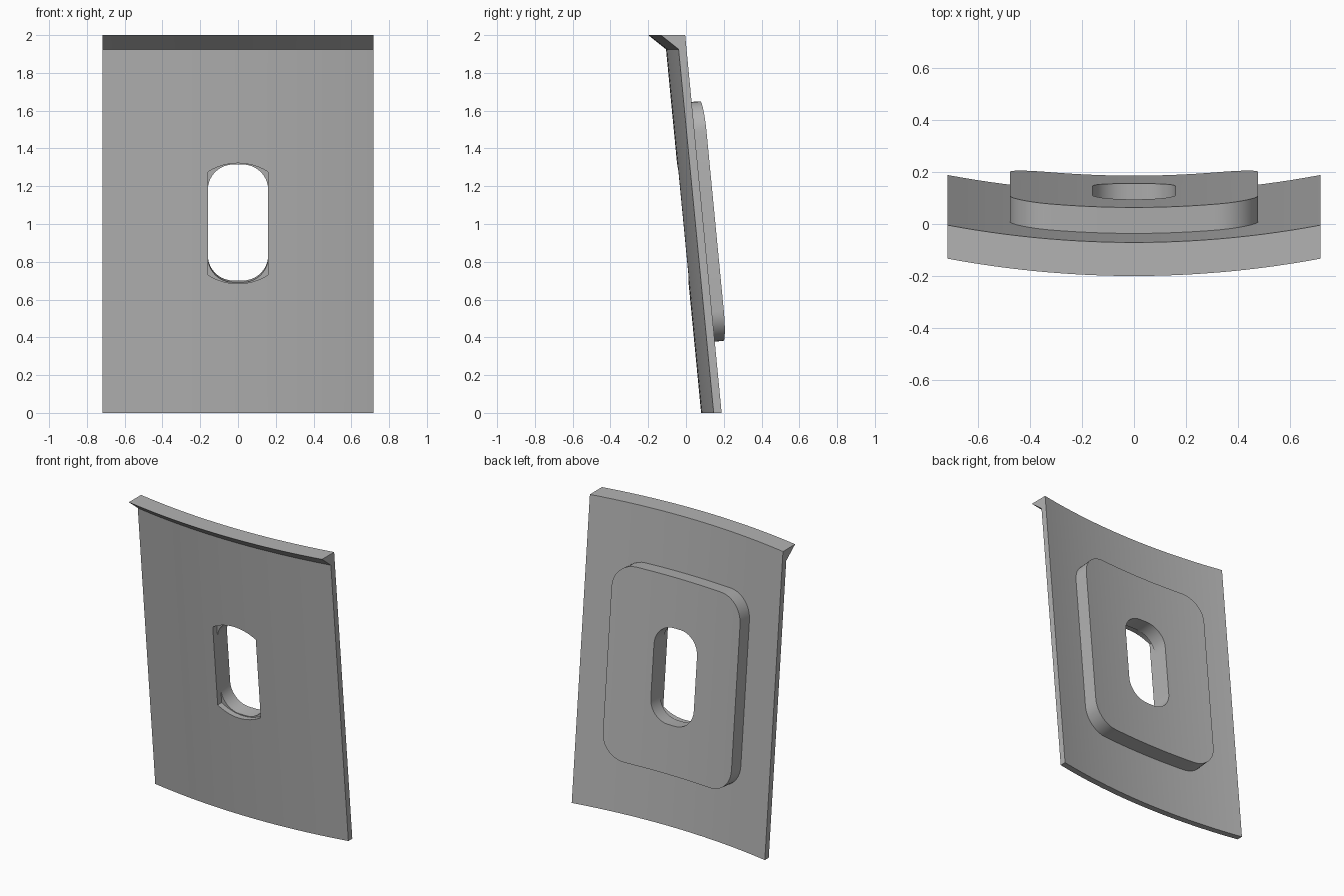
import bpy
import bmesh
import math

old = bpy.data.objects.get("Cube")
if old:
    bpy.data.objects.remove(old, do_unlink=True)

HALF_W, HEIGHT = 0.718, 2.0
LEAN = 0.0965        # backward lean, y per unit of z
RADIUS = 3.9         # horizontal bow of the plate
FRONT, THICK = 0.08, 0.042
MID = 1.003          # height of the slot centre
SLOT = 0.16          # half width of the slot

grey = bpy.data.materials.new("plain grey")
grey.use_nodes = True
colour = (0.45, 0.45, 0.45, 1)
grey.diffuse_color = colour
grey.node_tree.nodes["Principled BSDF"].inputs["Base Color"].default_value = colour


def surface(x, z, depth=0.0):
    """Point on the bowed, leaning front surface, pushed back by depth."""
    bow = RADIUS - math.sqrt(RADIUS ** 2 - x * x)
    return (x, FRONT + bow - LEAN * z + depth, z)


def rounded(x, half_w, half_h, r):
    """Half height of a rounded rectangle at x."""
    over = max(0.0, min(abs(x), half_w) - (half_w - r))
    return half_h - r + math.sqrt(max(0.0, r * r - over * over))


def spread(lo, hi, n):
    return [lo + (hi - lo) * i / n for i in range(n + 1)]


def corner(half_w, r, n=10):
    """Stations that follow a rounded corner evenly."""
    return [half_w - r + r * math.sin(math.pi / 2 * i / n) for i in range(n + 1)]


def mirrored(values):
    right = sorted({round(v, 5) for v in values})
    return sorted({-v for v in right if v > 0} | set(right))


def finish(bm, name):
    bmesh.ops.recalc_face_normals(bm, faces=bm.faces)
    mesh = bpy.data.meshes.new(name)
    bm.to_mesh(mesh)
    bm.free()
    mesh.materials.append(grey)
    obj = bpy.data.objects.new(name, mesh)
    bpy.context.collection.objects.link(obj)
    bpy.ops.object.select_all(action="DESELECT")
    obj.select_set(True)
    bpy.context.view_layer.objects.active = obj
    bpy.ops.object.shade_smooth_by_angle(angle=math.radians(30))
    return obj


def slotted_slab(name, stations, bounds, hole, start, thick, rise):
    """Bowed slab with a slot, made of columns and then thickened."""
    bm = bmesh.new()
    cols = []
    for x in stations:
        lo, hi = bounds(x)
        h = hole(max(-SLOT, min(SLOT, x)))
        cols.append([bm.verts.new(surface(x, z, start)) for z in (lo, MID - h, MID + h, hi)])
    for a, b in zip(cols, cols[1:]):
        in_slot = abs(a[0].co.x + b[0].co.x) / 2 < SLOT
        for row in range(3):
            if not (row == 1 and in_slot):
                bm.faces.new((a[row], b[row], b[row + 1], a[row + 1]))
    ext = bmesh.ops.extrude_face_region(bm, geom=bm.faces[:], use_keep_orig=True)
    moved = [g for g in ext["geom"] if isinstance(g, bmesh.types.BMVert)]
    bmesh.ops.translate(bm, verts=moved, vec=(0, thick, rise))
    loose = [v for v in bm.verts if not v.link_faces]
    bmesh.ops.delete(bm, geom=loose, context="VERTS")
    return finish(bm, name)


# Main bowed plate with an arched slot
plate_x = mirrored(spread(0, SLOT, 6) + spread(SLOT, HALF_W, 10))
slotted_slab("curved_plate", plate_x, lambda x: (0, HEIGHT),
             lambda x: 0.024 + math.sqrt(0.295 ** 2 - x * x), 0, THICK, 0)

# Raised rear pad with rounded corners and a rounded slot
PAD_W, PAD_H, PAD_R, SLOT_R = 0.478, 0.634, 0.16, 0.135
pad_x = mirrored([0] + corner(SLOT, SLOT_R) + spread(SLOT, PAD_W - PAD_R, 4)
                 + corner(PAD_W, PAD_R))


def pad_bounds(x):
    h = rounded(x, PAD_W, PAD_H, PAD_R)
    return 1.006 - h, 1.006 + h


slotted_slab("rear_pad", pad_x, pad_bounds,
             lambda x: rounded(x, SLOT, 0.312, SLOT_R), THICK, 0.1, 0.1 * LEAN)

# Wedge-shaped lip along the top front edge
bm = bmesh.new()
rings = []
for x in plate_x:
    pts = (surface(x, 1.925), surface(x, HEIGHT), surface(x, HEIGHT, -0.087))
    rings.append([bm.verts.new(p) for p in pts])
for a, b in zip(rings, rings[1:]):
    for i in range(3):
        j = (i + 1) % 3
        bm.faces.new((a[i], b[i], b[j], a[j]))
bm.faces.new(rings[0])
bm.faces.new(rings[-1])
finish(bm, "top_lip")
